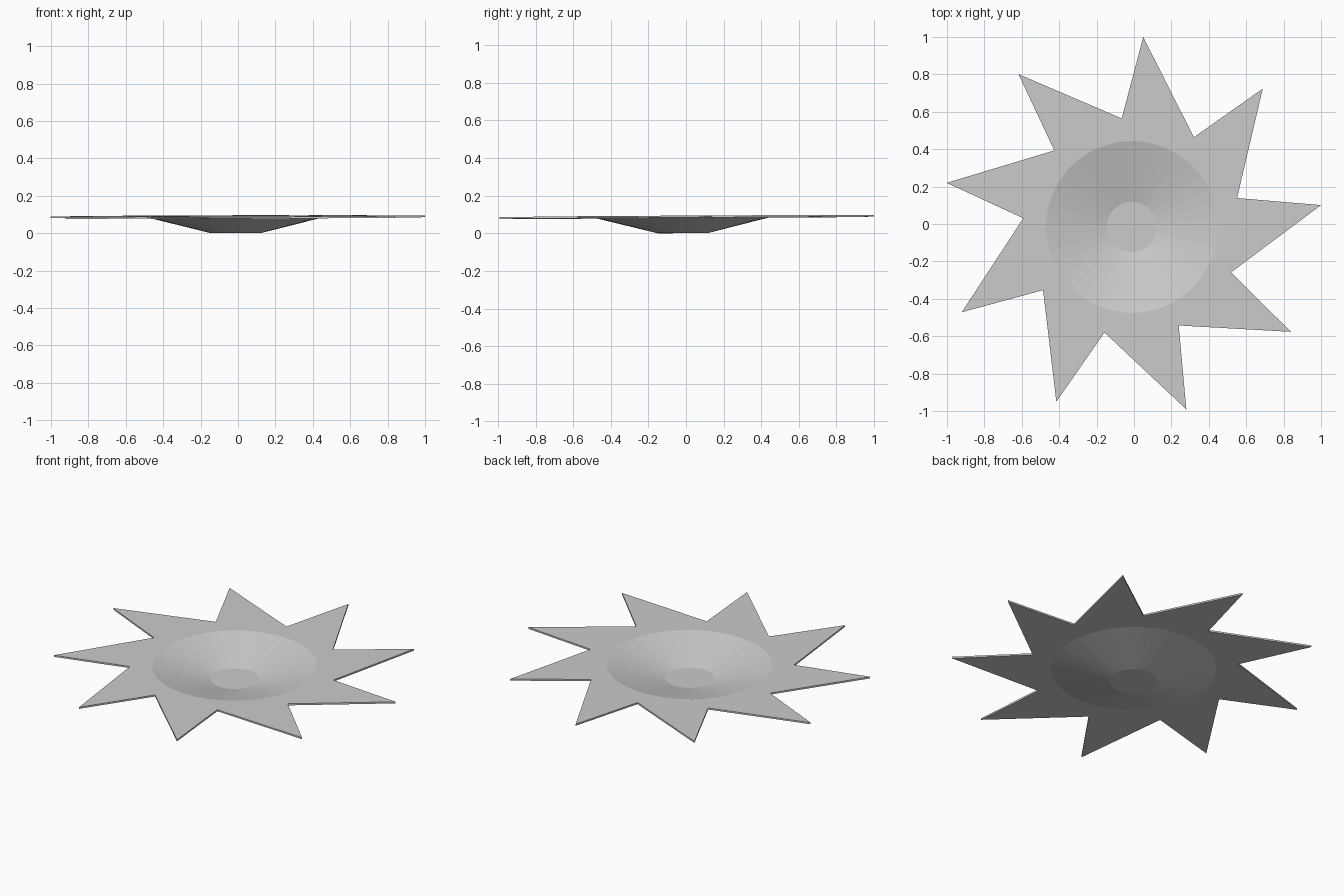
import bpy, bmesh, math

if "Cube" in bpy.data.objects:
    bpy.data.objects.remove(bpy.data.objects["Cube"])

CX, CY = -0.011, -0.016      # star centre
START = 6.6                  # angle of the first point


def polar(r, deg):
    return r * math.cos(math.radians(deg)), r * math.sin(math.radians(deg))


def circle(r):
    return [polar(r, START + 10 * i) for i in range(36)]


def star(r_tip, r_notch):
    # nine swept points, the long edges split so the outline has 36 vertices
    pts = []
    for k in range(9):
        a = START + 40 * k
        tip, notch, nxt = polar(r_tip, a), polar(r_notch, a + 8.8), polar(r_tip, a + 40)
        pts.append(tip)
        for t in (0, 1 / 3, 2 / 3):
            pts.append(tuple(p + (q - p) * t for p, q in zip(notch, nxt)))
    return pts


def loft(name, rings):
    # closed solid through a stack of (points, height) rings
    bm = bmesh.new()
    loops = []
    for pts, z in rings:
        # the whole plate leans very slightly
        loops.append([bm.verts.new((CX + x, CY + y, z + 0.003 * x + 0.006 * y))
                      for x, y in pts])
    for low, high in zip(loops, loops[1:]):
        for i in range(36):
            j = (i + 1) % 36
            bm.faces.new((low[i], low[j], high[j], high[i]))
    bm.faces.new(loops[0][::-1])
    bm.faces.new(loops[-1])
    bmesh.ops.recalc_face_normals(bm, faces=bm.faces)
    me = bpy.data.meshes.new(name)
    bm.to_mesh(me)
    bm.free()
    ob = bpy.data.objects.new(name, me)
    bpy.context.collection.objects.link(ob)
    return ob


# thin star-rimmed dish: underside, rim edge, then the hollow inside
outline = star(1.018, 0.583)
loft("star_dish", [
    (circle(0.135), 0.001),
    (circle(0.46), 0.082),
    (outline, 0.082),
    (outline, 0.092),
    (circle(0.46), 0.092),
    (circle(0.135), 0.011),
])
